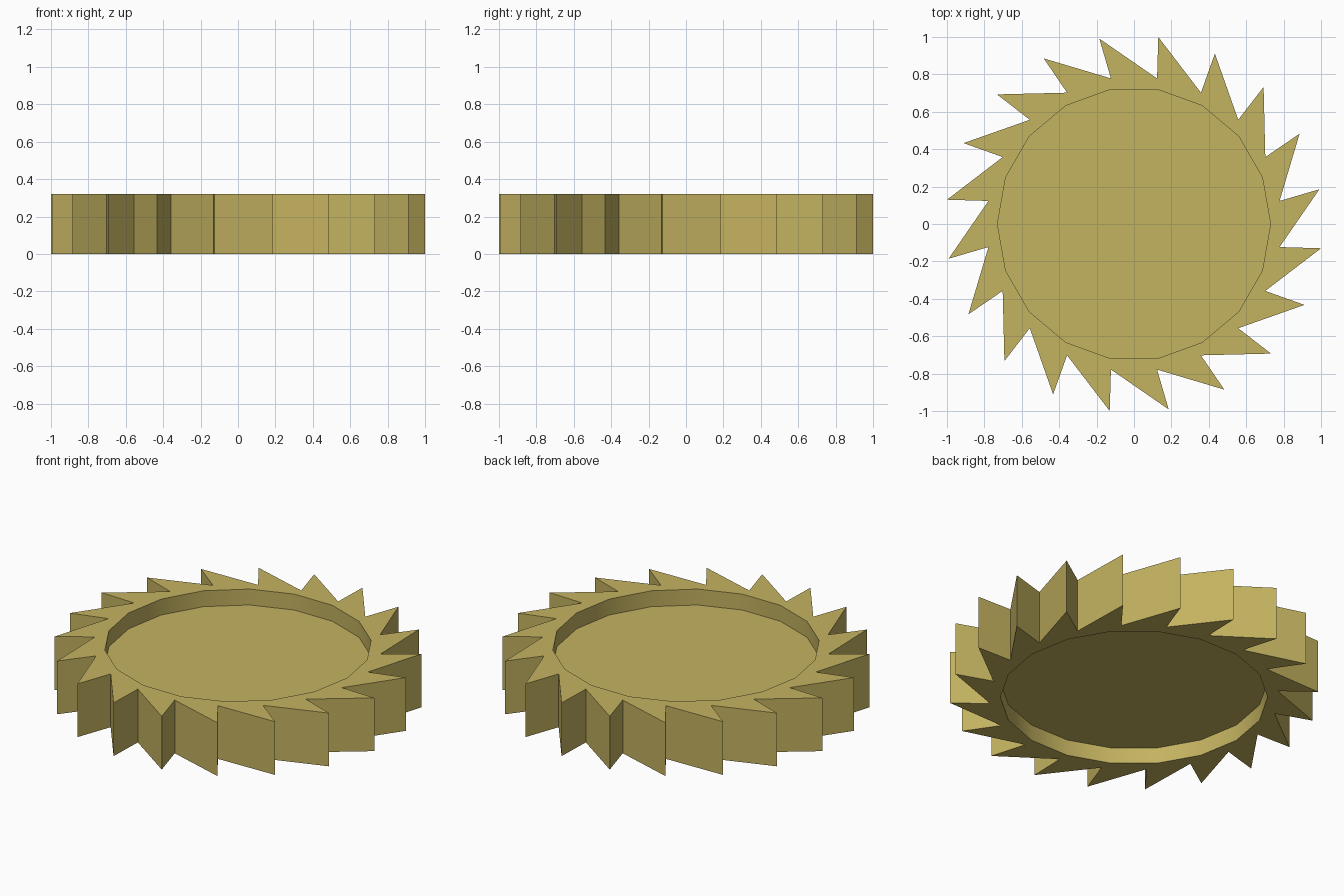
import bpy, bmesh, math

if "Cube" in bpy.data.objects:
    bpy.data.objects.remove(bpy.data.objects["Cube"])

TEETH = 20          # number of raked teeth
TIP_R, ROOT_R = 1.0084, 0.788
TIP_A, ROOT_A = 10.6, 9.0   # the tip overhangs its root slightly
RIM_R, RIM_SIDES = 0.73, 18
HEIGHT, RECESS = 0.321, 0.096

brass = bpy.data.materials.new("brass")
brass.diffuse_color = (0.55, 0.448, 0.118, 1)
brass.use_nodes = True
brass.node_tree.nodes["Principled BSDF"].inputs["Base Color"].default_value = brass.diffuse_color


def polar(r, deg):
    a = math.radians(deg)
    return r * math.cos(a), r * math.sin(a)


# Saw-tooth outline and round recess outline
outline = []
for k in range(TEETH):
    turn = k * 360 / TEETH
    outline += [polar(TIP_R, TIP_A + turn), polar(ROOT_R, ROOT_A + turn)]
recess = [polar(RIM_R, i * 360 / RIM_SIDES) for i in range(RIM_SIDES)]

bm = bmesh.new()


def ring(points, z):
    return [bm.verts.new((x, y, z)) for x, y in points]


def walls(a, b):
    n = len(a)
    for i in range(n):
        j = (i + 1) % n
        bm.faces.new((a[i], a[j], b[j], b[i]))


def loop_edges(vs):
    return [bm.edges.get((v, vs[(i + 1) % len(vs)])) for i, v in enumerate(vs)]


# Toothed outer wall
low, high = ring(outline, 0), ring(outline, HEIGHT)
walls(low, high)

# Toothed flat face, recess wall and recessed web on both sides
for teeth, z, z_web in ((low, 0, RECESS), (high, HEIGHT, HEIGHT - RECESS)):
    rim, web = ring(recess, z), ring(recess, z_web)
    walls(rim, web)
    bm.faces.new(web)
    bmesh.ops.triangle_fill(bm, edges=loop_edges(teeth) + loop_edges(rim),
                            use_beauty=True, normal=(0, 0, 1))

bmesh.ops.recalc_face_normals(bm, faces=bm.faces)
mesh = bpy.data.meshes.new("ratchet_wheel")
bm.to_mesh(mesh)
bm.free()
mesh.materials.append(brass)
wheel = bpy.data.objects.new("ratchet_wheel", mesh)
bpy.context.collection.objects.link(wheel)

# Smooth recess walls, crisp teeth
bpy.context.view_layer.objects.active = wheel
wheel.select_set(True)
bpy.ops.object.shade_smooth_by_angle(angle=math.radians(30))
